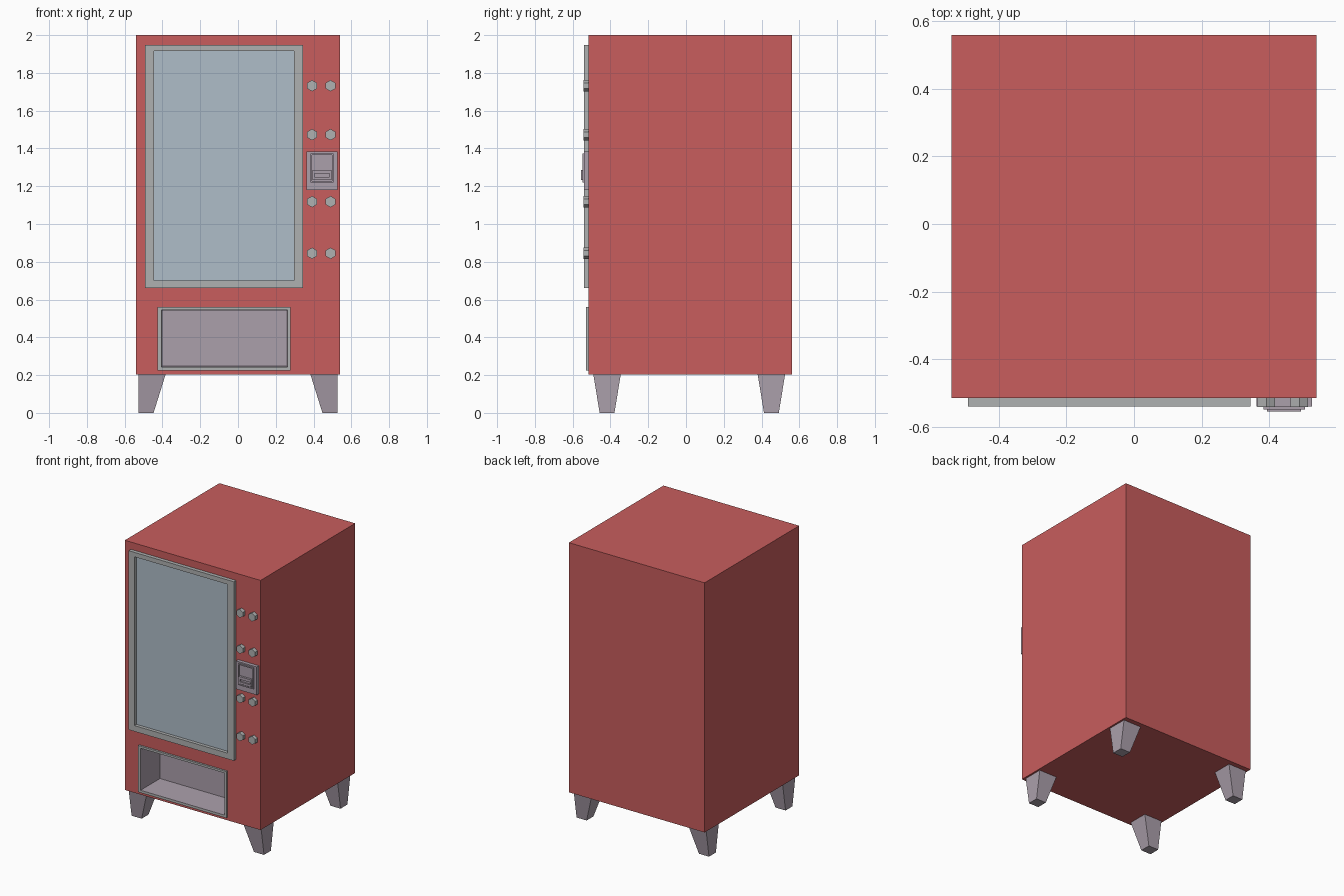
import bpy
import math

if "Cube" in bpy.data.objects:
    bpy.data.objects.remove(bpy.data.objects["Cube"])


def material(name, rgb):
    m = bpy.data.materials.new(name)
    m.diffuse_color = (*rgb, 1)
    m.use_nodes = True
    m.node_tree.nodes["Principled BSDF"].inputs["Base Color"].default_value = m.diffuse_color
    return m


RED = material("red_paint", (0.58, 0.11, 0.11))
GREY = material("trim_grey", (0.43, 0.44, 0.44))
MAUVE = material("mauve_grey", (0.41, 0.35, 0.41))
BLUE = material("glass_blue", (0.43, 0.51, 0.58))


def front(x0, x1, z0, z1, y):
    """Upright rectangle, counter-clockwise seen from the front."""
    return [(x0, y, z0), (x1, y, z0), (x1, y, z1), (x0, y, z1)]


def flat(x0, x1, y0, y1, z):
    """Level rectangle, counter-clockwise seen from above."""
    return [(x0, y0, z), (x1, y0, z), (x1, y1, z), (x0, y1, z)]


def skin(name, loops, mats, start=True, end=True, inner_from=None):
    """Join successive rectangles with quads; optional caps at both ends."""
    verts = [v for loop in loops for v in loop]
    faces, slots = [], []
    for k in range(len(loops) - 1):
        a, b = 4 * k, 4 * k + 4
        for i in range(4):
            j = (i + 1) % 4
            faces.append((a + i, a + j, b + j, b + i))
            slots.append(1 if inner_from is not None and k >= inner_from else 0)
    if start:
        faces.append((3, 2, 1, 0))
        slots.append(0)
    if end:
        n = len(verts)
        faces.append((n - 4, n - 3, n - 2, n - 1))
        slots.append(0 if inner_from is None else 1)
    me = bpy.data.meshes.new(name)
    me.from_pydata(verts, [], faces)
    for m in mats:
        me.materials.append(m)
    for p, s in zip(me.polygons, slots):
        p.material_index = s
    ob = bpy.data.objects.new(name, me)
    bpy.context.collection.objects.link(ob)
    return ob


def recessed(name, outer, inner, y_back, y_front, y_recess, mats):
    """Raised frame whose middle sinks back to a floor panel."""
    return skin(name, [front(*outer, y_back), front(*outer, y_front),
                       front(*inner, y_front), front(*inner, y_recess)],
                mats, start=False, inner_from=2 if len(mats) > 1 else None)


FACE = -0.515
tray_hole = (-0.405, 0.262, 0.243, 0.545)

# Cabinet, left open where the tray sits
cabinet = (-0.54, 0.54, 0.204, 2.0)
skin("cabinet", [front(*cabinet, 0.56), front(*cabinet, FACE),
                 front(*tray_hole, FACE)], [RED], end=False)

# Delivery tray: grey rim with a deep mauve bin
tray_rim = (-0.425, 0.278, 0.225, 0.56)
skin("delivery_tray", [front(*tray_rim, FACE), front(*tray_rim, -0.529),
                       front(*tray_hole, -0.529),
                       front(-0.40, 0.257, 0.247, 0.543, -0.315)],
     [GREY, MAUVE], start=False, inner_from=2)

# Display window: frame, then glass set just inside it
win_in = (-0.445, 0.297, 0.702, 1.916)
skin("window_frame", [front(-0.492, 0.345, 0.66, 1.948, FACE),
                      front(-0.492, 0.345, 0.66, 1.948, -0.541),
                      front(*win_in, -0.541), front(*win_in, FACE)],
     [GREY], start=False, end=False)
skin("window_glass", [front(*win_in, -0.517)], [BLUE], start=False)

# Coin mechanism: plate, bezel and slot
plate = (0.363, 0.527, 1.181, 1.383)
skin("coin_plate", [front(*plate, FACE), front(*plate, -0.540)], [MAUVE], start=False)
recessed("coin_bezel", (0.384, 0.506, 1.22, 1.374), (0.392, 0.498, 1.228, 1.366),
         -0.540, -0.549, -0.541, [MAUVE])
recessed("coin_slot", (0.394, 0.494, 1.234, 1.287), (0.404, 0.484, 1.25, 1.267),
         -0.541, -0.556, -0.545, [MAUVE])

# Hexagonal selection buttons, two columns
for z in (1.732, 1.473, 1.118, 0.845):
    for x in (0.392, 0.490):
        bpy.ops.mesh.primitive_cylinder_add(vertices=6, radius=0.03, depth=0.03,
                                            location=(x, -0.527, z),
                                            rotation=(math.pi / 2, 0, 0))
        button = bpy.context.object
        button.name = "selection_button"
        button.data.materials.append(GREY)

# Tapered legs, straight on the outside, mirrored left to right
for name, y in (("front_legs", -0.418), ("rear_legs", 0.452)):
    leg = skin(name, [flat(0.447, 0.527, y - 0.039, y + 0.039, 0),
                      flat(0.383, 0.527, y - 0.073, y + 0.073, 0.205)], [MAUVE])
    leg.modifiers.new("mirror", 'MIRROR').use_axis[0] = True
